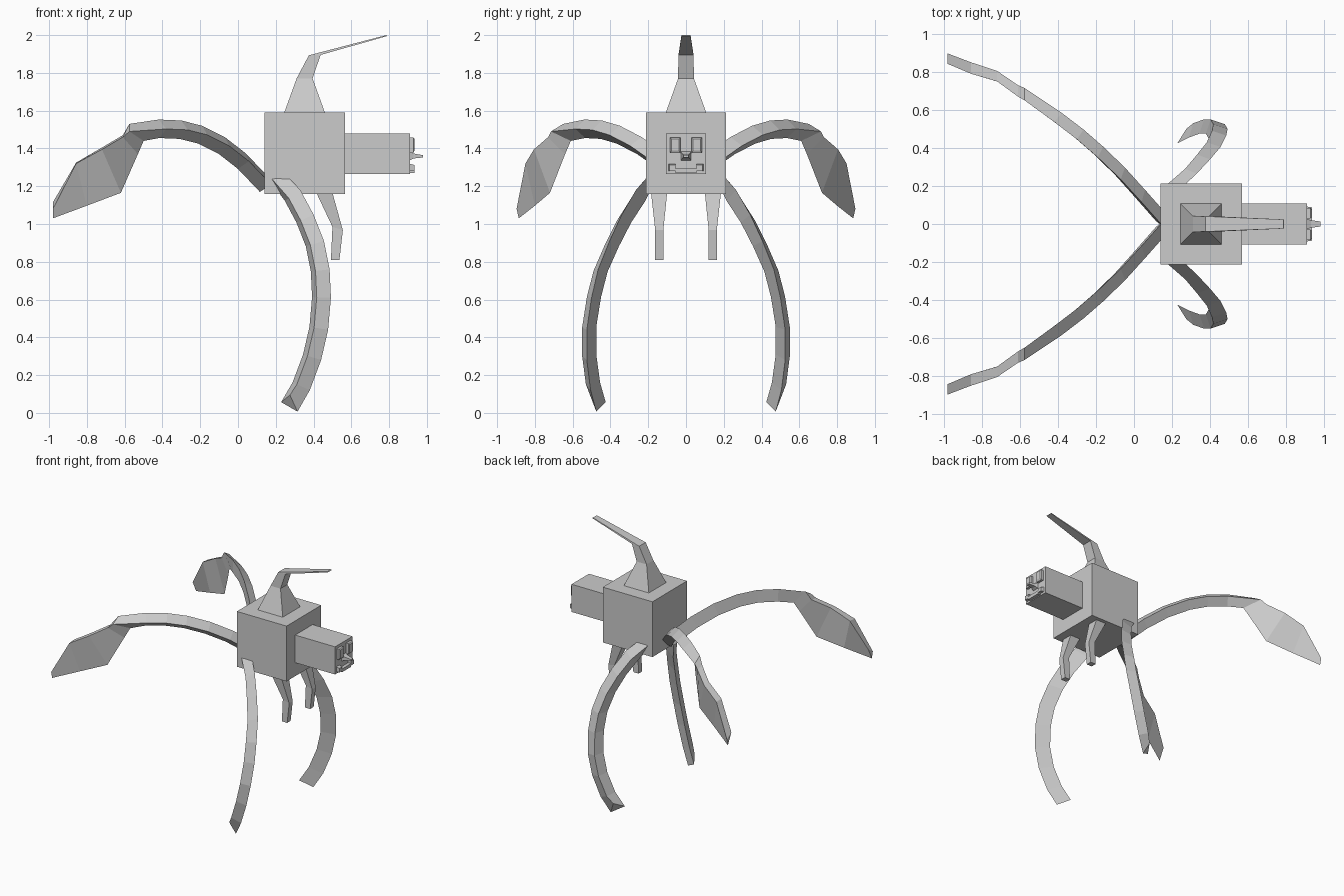
import bpy, bmesh
from mathutils import Vector


def loft(name, rings, flip=1):
    """Flat-faced capped skin through equal-sized rings; flip=-1 mirrors across y."""
    bm = bmesh.new()
    vs = [[bm.verts.new((p[0], p[1] * flip, p[2])) for p in r] for r in rings]
    n = len(vs[0])
    for a, b in zip(vs, vs[1:]):
        for i in range(n):
            bm.faces.new((a[i], a[(i + 1) % n], b[(i + 1) % n], b[i]))
    bm.faces.new(vs[0])
    bm.faces.new(vs[-1])
    bmesh.ops.recalc_face_normals(bm, faces=bm.faces)
    me = bpy.data.meshes.new(name)
    bm.to_mesh(me)
    bm.free()
    ob = bpy.data.objects.new(name, me)
    bpy.context.collection.objects.link(ob)
    return ob


def pair(name, rings):
    loft(name + "_front", rings)
    loft(name + "_back", rings, -1)


def bar(a, b, y0, y1):
    """Rectangular ring: edge a-b in the xz plane, spanning y0..y1."""
    return [(a[0], y0, a[1]), (b[0], y0, b[1]), (b[0], y1, b[1]), (a[0], y1, a[1])]


def box(name, x0, x1, y0, y1, z0, z1):
    return loft(name, [bar((x0, z0), (x1, z0), y0, y1), bar((x0, z1), (x1, z1), y0, y1)])


def face_ring(x, y0, y1, z0, z1):
    return [(x, y0, z0), (x, y1, z0), (x, y1, z1), (x, y0, z1)]


def sweep(path, lateral, offsets):
    """Rings along a path; offsets are (along normal, along lateral)."""
    pts, lat, rings = [Vector(p) for p in path], Vector(lateral).normalized(), []
    for i, p in enumerate(pts):
        t = pts[min(i + 1, len(pts) - 1)] - pts[max(i - 1, 0)]
        nrm = lat.cross(t).normalized()
        rings.append([p + nrm * a + lat * b for a, b in offsets])
    return rings


# Body and head
box("body", 0.14, 0.567, -0.213, 0.213, 1.16, 1.59)
box("head", 0.567, 0.91, -0.107, 0.107, 1.265, 1.48)

# Bent horn on top of the body
loft("horn", [
    bar((0.245, 1.59), (0.46, 1.59), -0.107, 0.107),
    bar((0.31, 1.77), (0.395, 1.77), -0.042, 0.042),
    bar((0.375, 1.893), (0.437, 1.895), -0.04, 0.04),
    bar((0.785, 2.0), (0.79, 1.995), -0.024, 0.024)])

# Face: eyes, nose, mouth
pair("eye", [face_ring(0.905, -0.085, -0.03, 1.375, 1.457),
             face_ring(0.928, -0.085, -0.03, 1.375, 1.457),
             face_ring(0.935, -0.076, -0.038, 1.39, 1.45)])
loft("nose", [face_ring(0.905, -0.028, 0.028, 1.335, 1.385),
              face_ring(0.93, -0.02, 0.02, 1.347, 1.373),
              face_ring(0.98, -0.013, 0.013, 1.352, 1.364)])
box("mouth", 0.905, 0.935, -0.055, 0.055, 1.27, 1.295)
pair("mouth_corner", [face_ring(0.905, -0.092, -0.055, 1.28, 1.32),
                      face_ring(0.935, -0.088, -0.055, 1.28, 1.312)])

# Small arms under the body
pair("arm", [
    bar((0.415, 1.165), (0.50, 1.165), -0.185, -0.10),
    bar((0.50, 0.985), (0.555, 0.967), -0.163, -0.12),
    bar((0.492, 0.81), (0.537, 0.81), -0.163, -0.12)])

# Long curved legs with a triangular section
leg_path = [(0.25, -0.19, 1.265), (0.33, -0.265, 1.18), (0.40, -0.34, 1.05),
            (0.455, -0.405, 0.91), (0.485, -0.465, 0.76), (0.492, -0.50, 0.61),
            (0.477, -0.525, 0.44), (0.44, -0.525, 0.28), (0.38, -0.505, 0.12),
            (0.315, -0.475, 0.007)]
leg = sweep(leg_path, (0, 1, 0), [(0, 0), (0.1, 0.05), (0.075, -0.025)])
leg[0][1:] = [Vector((0.145, -0.15, 1.26)), Vector((0.165, -0.2, 1.255))]
leg[-1][2] += Vector((0.025, 0, 0.05))
pair("leg", leg)

# Arched rear limbs with a triangular section, ending in broad paddle feet
limb_path = [(0.16, 0.02, 1.25), (0.04, -0.115, 1.375), (-0.07, -0.235, 1.46),
             (-0.19, -0.35, 1.52), (-0.30, -0.445, 1.548), (-0.42, -0.537, 1.553),
             (-0.575, -0.65, 1.53)]
limb = sweep(limb_path, (0.62, -0.78, 0), [(0, 0), (0.05, 0.062), (0.098, 0)])
limb[-1][1:] = [Vector((-0.575, -0.715, 1.49)), Vector((-0.50, -0.61, 1.44))]
limb += [
    [(-0.61, -0.67, 1.47), (-0.61, -0.73, 1.46), (-0.53, -0.64, 1.37)],
    [(-0.72, -0.75, 1.405), (-0.72, -0.805, 1.395), (-0.62, -0.72, 1.165)],
    [(-0.857, -0.79, 1.325), (-0.857, -0.85, 1.32), (-0.80, -0.80, 1.097)],
    [(-0.98, -0.842, 1.115), (-0.98, -0.897, 1.08), (-0.98, -0.885, 1.03)]]
pair("rear_limb", limb)
